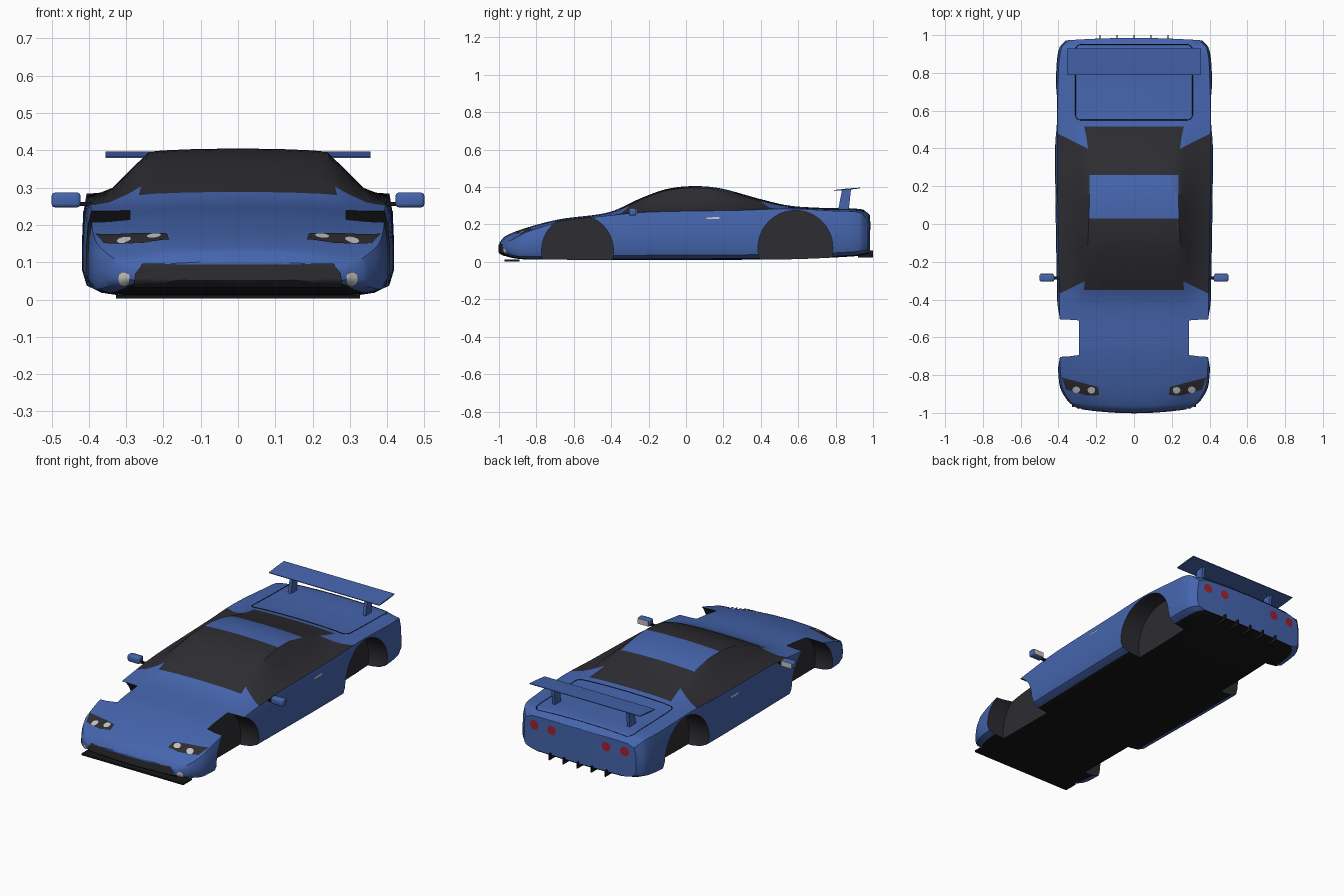
import bpy, bmesh, math
from mathutils import Vector
from mathutils.bvhtree import BVHTree

if "Cube" in bpy.data.objects:
    bpy.data.objects.remove(bpy.data.objects["Cube"], do_unlink=True)


def material(name, rgb):
    m = bpy.data.materials.new(name)
    m.use_nodes = True
    m.diffuse_color = (*rgb, 1)
    m.node_tree.nodes["Principled BSDF"].inputs["Base Color"].default_value = (*rgb, 1)
    return m


blue = material("blue_paint", (.06, .13, .42))
dark = material("dark_glass", (.026, .026, .032))
black = material("black_trim", (.008, .008, .009))
red = material("red_lamp", (.35, .015, .03))
silver = material("light_grey", (.55, .55, .55))


def add_object(name, bm, *mats, smooth=True):
    mesh = bpy.data.meshes.new(name)
    bm.to_mesh(mesh)
    bm.free()
    ob = bpy.data.objects.new(name, mesh)
    bpy.context.collection.objects.link(ob)
    for m in mats:
        mesh.materials.append(m)
    if smooth:
        shade(ob)
    return ob


def shade(ob):
    bpy.ops.object.select_all(action='DESELECT')
    ob.select_set(True)
    bpy.context.view_layer.objects.active = ob
    bpy.ops.object.shade_smooth_by_angle(angle=math.radians(35))


def curve(keys):
    """Smooth interpolation through (position, value) keys."""
    def slope(i):
        a, b = keys[max(i - 1, 0)], keys[min(i + 1, len(keys) - 1)]
        return (b[1] - a[1]) / (b[0] - a[0])

    def value(y):
        y = min(max(y, keys[0][0]), keys[-1][0])
        i = max(k for k in range(len(keys) - 1) if keys[k][0] <= y)
        (a, p), (b, q) = keys[i], keys[i + 1]
        h = b - a
        t = (y - a) / h
        u = 1 - t
        return (u * u * (1 + 2 * t) * p + t * t * (3 - 2 * t) * q
                + h * t * u * (u * slope(i) - t * slope(i + 1)))
    return value


# Body contours along the length
top = curve([(-1, .10), (-.97, .135), (-.86, .18), (-.675, .228), (-.41, .266), (-.25, .337),
             (-.11, .388), (.03, .405), (.18, .394), (.4, .335), (.55, .301), (.72, .289),
             (.94, .281), (.985, .25)])
width = curve([(-1, .29), (-.97, .345), (-.85, .395), (-.5, .405), (.35, .418), (.8, .412),
               (.94, .395), (.985, .36)])
roof_edge = curve([(-1, .2), (-.8, .27), (-.41, .27), (-.2, .25), (.26, .235), (.5, .26),
                   (.7, .33), (.985, .31)])
shoulder = curve([(-1, .085), (-.97, .11), (-.85, .16), (-.7, .208), (-.6, .224), (-.41, .248),
                  (-.2, .266), (.3, .276), (.55, .284), (.8, .272), (.94, .262), (.985, .225)])
floor = curve([(-1, .05), (-.95, .026), (-.85, .013), (.5, .013), (.9, .03), (.985, .045)])


def section(y, squash):
    w, zt, xr, zs, zb = (f(y) for f in (width, top, roof_edge, shoulder, floor))
    d, ws, h = .009, w - .012, zs - zb
    zr = zt - d
    half = [(0, zt), (xr * .5, zt - d * .2), (xr * .85, zt - d * .6), (xr, zr)]
    half += [(xr + (ws - xr) * t, zs + (zr - zs) * v) for t, v in ((.25, .68), (.6, .22))]
    half += [(ws, zs), (w - .003, zs - h * .2), (w, zs - h * .45), (w, zs - h * .75),
             (w - .012, zs - h * .9), (w - .05, zs - h * .97), (w * .75, zb), (0, zb)]
    ring = half + [(-x, z) for x, z in half[-2:0:-1]]
    nose, tail = max(0, (-.85 - y) / .15), max(0, (y - .9) / .085)
    return [(x * squash, y + (.27 * nose - .1 * tail) * (x * squash) ** 2, z) for x, z in ring]


# Body shell, lofted through the sections
first, last, count = -.998, .985, 90
ends = (.04, .35, .7)
stations = [(first, s) for s in ends]
stations += [((first + last) / 2 - (last - first) / 2 * math.cos(math.pi * i / count), 1)
             for i in range(count + 1)]
stations += [(last, s) for s in reversed(ends)]
bm = bmesh.new()
rings = [[bm.verts.new(p) for p in section(*s)] for s in stations]
n = len(rings[0])
ROOF, SIDE, REST, UNDER = range(4)
for a, b in zip(rings, rings[1:]):
    for j in range(n):
        f = bm.faces.new((a[j], a[(j + 1) % n], b[(j + 1) % n], b[j]))
        k = min(j, n - 1 - j)
        f.material_index = ROOF if k < 3 else SIDE if k < 6 else REST if k < 11 else UNDER
for ring in (rings[0], rings[-1]):
    bm.faces.new(ring).material_index = REST
bmesh.ops.remove_doubles(bm, verts=bm.verts, dist=.00005)

# Window borders are cut into the shell, then coloured
screens = ((-.35, .03), (.26, .515))
side_front, side_rear = -.172, .277
planes = [(y, 0) for pair in screens for y in pair]
planes += [(c, s * k) for s in (-1, 1) for c, k in ((side_front, .5), (side_rear, -.5))]
for c, k in planes:
    bmesh.ops.bisect_plane(bm, geom=bm.verts[:] + bm.edges[:] + bm.faces[:], dist=.00001,
                           plane_co=(0, c, 0), plane_no=Vector((k, 1, 0)).normalized())
bmesh.ops.recalc_face_normals(bm, faces=bm.faces)
for f in bm.faces:
    c, kind = f.calc_center_median(), f.material_index
    x = abs(c.x)
    screen = kind == ROOF and any(a < c.y < b for a, b in screens)
    window = kind == SIDE and side_front - .5 * x < c.y < side_rear + .5 * x
    f.material_index = 2 if kind == UNDER else 1 if screen or window else 0
body = add_object("body", bm, blue, dark, black, smooth=False)

# Wheel arches
inner, arches = .29, ((-.58, .06, .192), (.585, .075, .2))
for y, z, r in arches:
    for s in (-1, 1):
        bpy.ops.mesh.primitive_cylinder_add(vertices=64, radius=r, depth=.4,
                                            location=(s * (inner + .2), y, z),
                                            rotation=(0, math.pi / 2, 0))
        cutter = bpy.context.object
        cutter.name = "arch_cutter"
        mod = body.modifiers.new("arch", 'BOOLEAN')
        mod.object, mod.operation, mod.solver = cutter, 'DIFFERENCE', 'EXACT'
        bpy.context.view_layer.objects.active = body
        bpy.ops.object.modifier_apply(modifier=mod.name)
        bpy.data.objects.remove(cutter, do_unlink=True)
for f in body.data.polygons:
    c = f.center
    for y, z, r in arches:
        d = math.hypot(c.y - y, c.z - z)
        wall = abs(abs(c.x) - inner) < .001 and abs(f.normal.x) > .99 and d < r
        if wall or (abs(c.x) > inner and abs(f.normal.x) < .02 and abs(d - r) < .003):
            f.material_index = 1
shade(body)
bm = bmesh.new()
bm.from_mesh(body.data)
tree = BVHTree.FromBMesh(bm)
bm.free()

# Each direction maps a flat outline to a ray start and heading
VIEWS = {"top": (lambda a, b: (a, b, 2), (0, 0, -1)), "front": (lambda a, b: (a, -2, b), (0, 1, 0)),
         "back": (lambda a, b: (a, 2, b), (0, -1, 0)), "left": (lambda a, b: (2, a, b), (-1, 0, 0)),
         "right": (lambda a, b: (-2, a, b), (1, 0, 0))}


def project(view, a, b, lift):
    start, heading = VIEWS[view]
    hit, normal, _, _ = tree.ray_cast(Vector(start(a, b)), Vector(heading))
    if hit is None:
        hit, normal, _, _ = tree.find_nearest(Vector(start(a, b)) + Vector(heading) * 1.04)
    return hit + normal * lift


def patch(name, view, outline, mat, lift=.003, cuts=4, layers=6):
    """Thin plate laid on the body inside an outline."""
    pts = [Vector(p).lerp(Vector(q), i / cuts)
           for p, q in zip(outline, outline[1:] + outline[:1]) for i in range(cuts)]
    mid = sum(pts, Vector((0, 0))) / len(pts)
    bm = bmesh.new()
    loops = [[bm.verts.new(project(view, *mid.lerp(p, k / layers), lift)) for p in pts]
             for k in range(1, layers + 1)]
    hub = bm.verts.new(project(view, *mid, lift))
    m = len(pts)
    for j in range(m):
        i = (j + 1) % m
        bm.faces.new((hub, loops[0][j], loops[0][i]))
        for a, b in zip(loops, loops[1:]):
            bm.faces.new((a[j], b[j], b[i], a[i]))
    bm.normal_update()
    for f in bm.faces:
        if f.normal.dot(Vector(VIEWS[view][1])) > 0:
            f.normal_flip()
    return add_object(name, bm, mat)


def disc(x, y, rx, ry, steps=20):
    return [(x + rx * math.cos(math.tau * i / steps), y + ry * math.sin(math.tau * i / steps))
            for i in range(steps)]


def prism(name, profile, x, thick, mat):
    """Side profile (y, z) extruded across x."""
    bm = bmesh.new()
    f = bm.faces.new([bm.verts.new((x - thick / 2, y, z)) for y, z in profile])
    new = bmesh.ops.extrude_face_region(bm, geom=[f])["geom"]
    bmesh.ops.translate(bm, vec=(thick, 0, 0), verts=[v for v in new if isinstance(v, bmesh.types.BMVert)])
    bmesh.ops.recalc_face_normals(bm, faces=bm.faces)
    return add_object(name, bm, mat)


def box(name, centre, size, mat, bevel=0):
    bm = bmesh.new()
    bmesh.ops.create_cube(bm, size=1)
    bmesh.ops.scale(bm, vec=size, verts=bm.verts)
    if bevel:
        bmesh.ops.bevel(bm, geom=bm.edges[:], offset=bevel, segments=3, profile=.5, affect='EDGES')
    bmesh.ops.translate(bm, vec=centre, verts=bm.verts)
    return add_object(name, bm, mat)


# Paired details
for s, side in ((1, "left"), (-1, "right")):
    lamp = [(.382, -.812), (.33, -.825), (.19, -.862), (.185, -.905), (.25, -.907), (.36, -.875)]
    patch(side + "_headlight", "top", [(s * x, y) for x, y in lamp], dark)
    for x, y in ((.305, -.875), (.225, -.878)):
        patch(side + "_headlight_bulb", "top", disc(s * x, y, .02, .017), silver, .006, 1, 3)
    patch(side + "_fog_light", "front", disc(s * .305, .056, .016, .018), silver, .004, 1, 3)
    for x in (.29, .175):
        patch(side + "_tail_light", "back", disc(s * x, .192, .027, .027), red, .003, 1, 3)
    patch(side + "_door_handle", side, [(.11, .228), (.18, .23), (.18, .239), (.11, .237)], silver, .004)
    box(side + "_mirror", (s * .461, -.285, .267), (.078, .04, .04), blue, .01)
    box(side + "_mirror_glass", (s * .461, -.264, .267), (.066, .004, .03), silver)
    box(side + "_mirror_arm", (s * .408, -.285, .256), (.04, .016, .01), black)
    prism(side + "_wing_support", [(.813, .275), (.87, .275), (.882, .388), (.834, .384)],
          s * .24, .018, blue)

# Front intake, splitter, rear wing and diffuser fins
patch("front_intake", "front", [(-.28, .036), (.28, .036), (.275, .07), (.255, .094), (-.255, .094),
                                (-.275, .07)], dark, .004, 10, 8)
prism("front_splitter", [(-.97, .003), (-.89, .003), (-.89, .012), (-.97, .012)], 0, .655, black)
prism("rear_wing", [(.79, .38), (.86, .384), (.93, .393), (.93, .397), (.86, .392), (.79, .384)],
      0, .71, blue)
for i in range(-2, 3):
    prism("diffuser_fin", [(.92, .024), (1, .024), (1, .06), (.92, .06)], i * .09, .006, black)

# Engine lid seam
corners = ((.28, .92, 0), (-.28, .92, 1), (-.28, .58, 2), (.28, .58, 3))
path = [(x + .03 * math.cos((q + t / 4) * math.pi / 2), y + .03 * math.sin((q + t / 4) * math.pi / 2))
        for x, y, q in corners for t in range(5)]
seam = []
for p, q in zip(path, path[1:] + path[:1]):
    steps = max(1, int((Vector(q) - Vector(p)).length / .03))
    seam += [project("top", *Vector(p).lerp(Vector(q), i / steps), .001) for i in range(steps)]
data = bpy.data.curves.new("engine_lid_seam", 'CURVE')
data.dimensions, data.bevel_depth, data.bevel_resolution = '3D', .002, 0
spline = data.splines.new('POLY')
spline.points.add(len(seam) - 1)
spline.use_cyclic_u = True
for point, co in zip(spline.points, seam):
    point.co = (*co, 1)
data.materials.append(black)
bpy.context.collection.objects.link(bpy.data.objects.new("engine_lid_seam", data))
